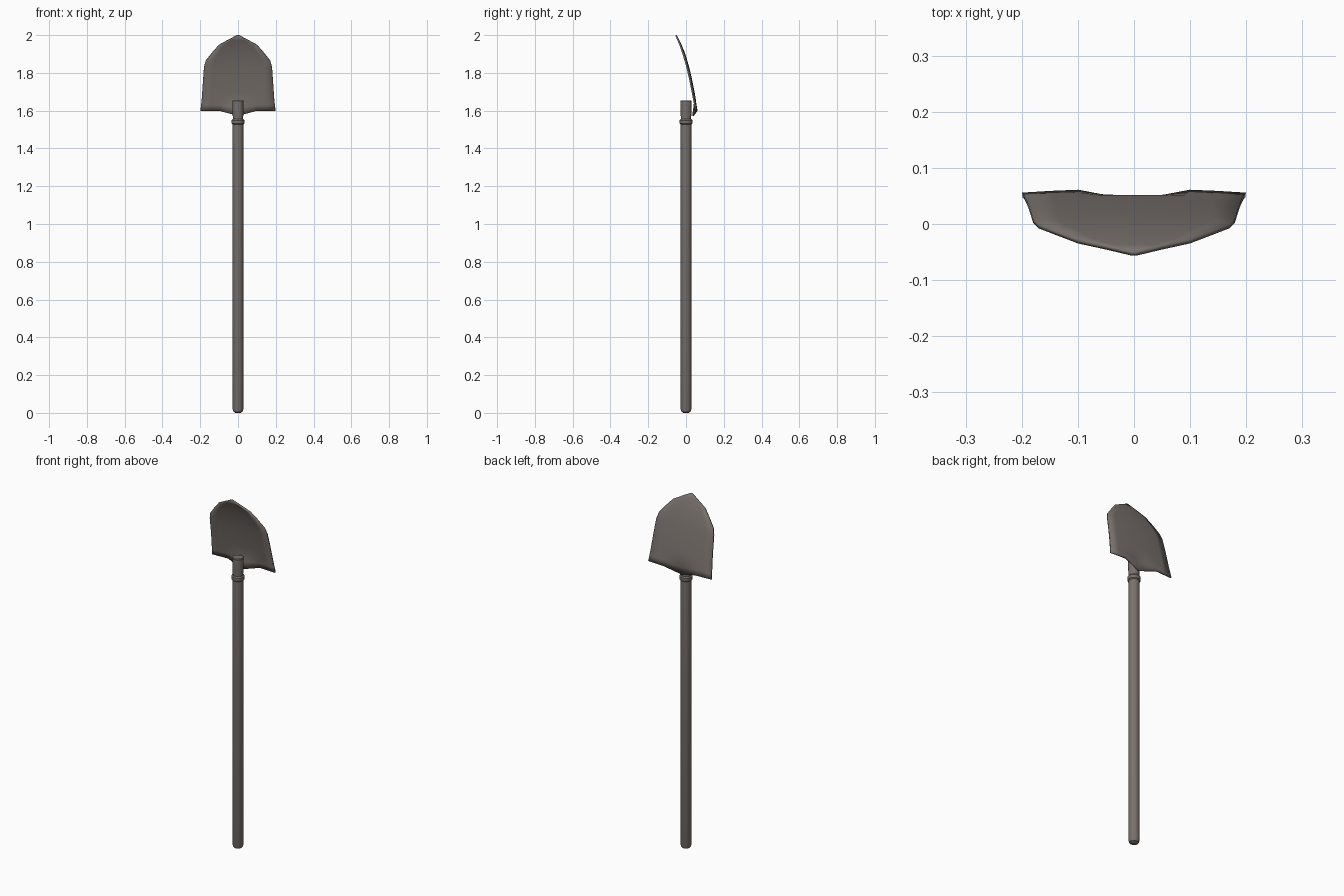
import bpy, bmesh, math

if "Cube" in bpy.data.objects:
    bpy.data.objects.remove(bpy.data.objects["Cube"])

def material(name, col):
    m = bpy.data.materials.new(name)
    m.diffuse_color = (*col, 1)
    m.use_nodes = True
    m.node_tree.nodes["Principled BSDF"].inputs["Base Color"].default_value = m.diffuse_color
    return m

GREY = material("warm_grey", (0.19, 0.165, 0.152))

def finish(name, bm, angle=35):
    bmesh.ops.recalc_face_normals(bm, faces=bm.faces[:])
    me = bpy.data.meshes.new(name)
    bm.to_mesh(me)
    bm.free()
    me.materials.append(GREY)
    ob = bpy.data.objects.new(name, me)
    bpy.context.collection.objects.link(ob)
    bpy.ops.object.select_all(action='DESELECT')
    ob.select_set(True)
    bpy.context.view_layer.objects.active = ob
    bpy.ops.object.shade_smooth_by_angle(angle=math.radians(angle))
    return ob

def lathe(name, profile, sides=16):
    """Revolve (radius, z) points about the z axis and cap both ends."""
    bm = bmesh.new()
    rings = [[bm.verts.new((r * math.cos(2 * math.pi * i / sides),
                            r * math.sin(2 * math.pi * i / sides), z))
              for i in range(sides)] for r, z in profile]
    for a, b in zip(rings, rings[1:]):
        for i in range(sides):
            j = (i + 1) % sides
            bm.faces.new((a[i], a[j], b[j], b[i]))
    bm.faces.new(rings[0])
    bm.faces.new(rings[-1])
    return finish(name, bm)

# handle with rounded butt
lathe("handle", [(0.014, 0), (0.024, 0.006), (0.029, 0.02), (0.029, 1.54)])
# metal collar
lathe("collar", [(0.029, 1.527), (0.034, 1.532), (0.034, 1.549), (0.029, 1.556)])
# socket holding the blade
lathe("socket", [(0.027, 1.54), (0.028, 1.58), (0.030, 1.605), (0.030, 1.651), (0.027, 1.655)])

# blade: rows of (z, half width, y), pointed at the top and leaning forward
rows = [(1.60, 0.199, 0.052), (1.63, 0.195, 0.047), (1.66, 0.192, 0.041),
        (1.70, 0.189, 0.034), (1.76, 0.185, 0.022), (1.83, 0.180, 0.006),
        (1.865, 0.170, -0.004), (1.91, 0.134, -0.018), (1.948, 0.100, -0.031),
        (1.975, 0.050, -0.042), (1.999, 0.004, -0.053)]
cols = [-1, -0.75, -0.5, -0.3, -0.15, 0, 0.15, 0.3, 0.5, 0.75, 1]
bm = bmesh.new()
grid = []
for z, w, y in rows:
    row = []
    for s in cols:
        x = s * w
        neck = max(0, 1 - abs(x) / 0.1)             # dip toward the socket
        low = max(0, 1 - (z - 1.60) / 0.06)
        dish = 0.007 * (1 - s * s) * min(1, (2.0 - z) / 0.1)
        row.append(bm.verts.new((x, y + dish - 0.022 * neck * low,
                                 z - 0.028 * neck * low)))
    grid.append(row)
for a, b in zip(grid, grid[1:]):
    for i in range(len(cols) - 1):
        bm.faces.new((a[i], a[i + 1], b[i + 1], b[i]))
blade = finish("blade", bm, 50)
mod = blade.modifiers.new("thickness", 'SOLIDIFY')
mod.thickness = 0.008
mod.offset = 0
